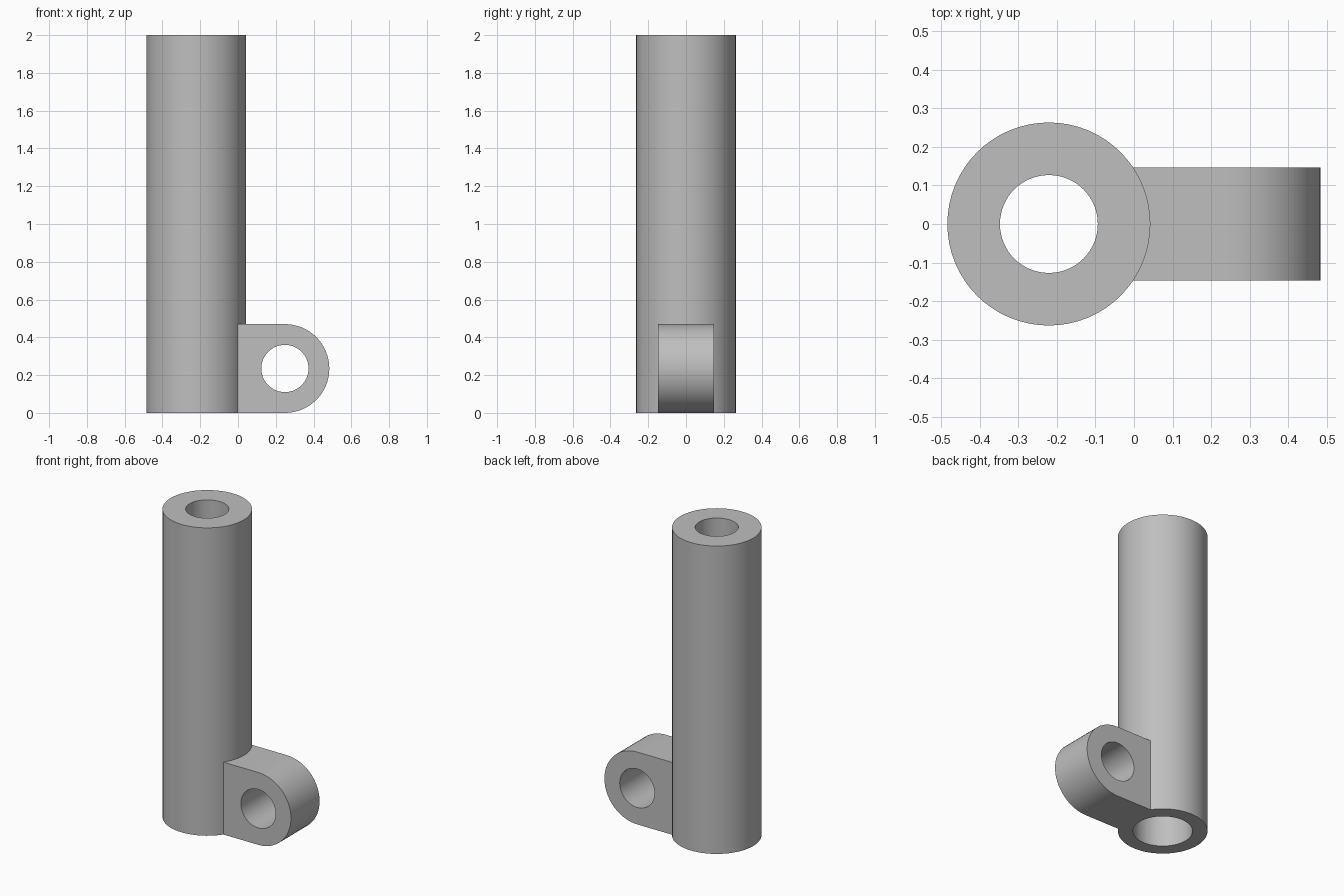
import bpy, bmesh, math
from mathutils import Matrix

TUBE_X, TUBE_R, HEIGHT = -0.221, 0.2635, 2.0
TOP_BORE, LOWER_BORE, STEP_Z = 0.127, 0.175, 1.0
LUG_X, LUG_R, LUG_HALF, EYE_R = 0.2485, 0.235, 0.147, 0.125
SEGMENTS = 64

cube = bpy.data.objects.get("Cube")
if cube:
    bpy.data.objects.remove(cube, do_unlink=True)

grey = bpy.data.materials.new("plain grey")
grey.use_nodes = True
colour = (0.52, 0.52, 0.52, 1)
grey.diffuse_color = colour
grey.node_tree.nodes["Principled BSDF"].inputs["Base Color"].default_value = colour


def add_object(name, bm):
    bmesh.ops.recalc_face_normals(bm, faces=bm.faces)
    mesh = bpy.data.meshes.new(name)
    bm.to_mesh(mesh)
    bm.free()
    mesh.materials.append(grey)
    obj = bpy.data.objects.new(name, mesh)
    bpy.context.collection.objects.link(obj)
    return obj


def add_cylinder(name, radius, depth, matrix):
    bm = bmesh.new()
    bmesh.ops.create_cone(bm, cap_ends=True, segments=SEGMENTS, radius1=radius,
                          radius2=radius, depth=depth, matrix=matrix)
    return add_object(name, bm)


def activate(obj):
    bpy.ops.object.select_all(action='DESELECT')
    obj.select_set(True)
    bpy.context.view_layer.objects.active = obj


def cut(obj, cutter):
    cutter.hide_render = True
    mod = obj.modifiers.new("cut", 'BOOLEAN')
    mod.operation, mod.solver, mod.object = 'DIFFERENCE', 'EXACT', cutter
    activate(obj)
    bpy.ops.object.modifier_apply(modifier=mod.name)
    bpy.data.objects.remove(cutter, do_unlink=True)


# Tube: closed wall section with a stepped bore, revolved about its axis
bm = bmesh.new()
section = [(LOWER_BORE, 0), (TUBE_R, 0), (TUBE_R, HEIGHT), (TOP_BORE, HEIGHT),
           (TOP_BORE, STEP_Z), (LOWER_BORE, STEP_Z)]
verts = [bm.verts.new((TUBE_X + r, 0, z)) for r, z in section]
edges = [bm.edges.new((verts[i - 1], verts[i])) for i in range(len(verts))]
bmesh.ops.spin(bm, geom=verts + edges, cent=(TUBE_X, 0, 0), axis=(0, 0, 1),
               angle=math.tau, steps=SEGMENTS, use_merge=True)
bmesh.ops.remove_doubles(bm, verts=bm.verts, dist=0.0001)
tube = add_object("tube", bm)

# Lug: block with a rounded end, extruded across the depth
bm = bmesh.new()
outline = [(TUBE_X + LOWER_BORE, 0)]
for i in range(SEGMENTS // 2 + 1):
    a = -math.pi / 2 + math.tau * i / SEGMENTS
    outline.append((LUG_X + LUG_R * math.cos(a), LUG_R + LUG_R * math.sin(a)))
outline.append((TUBE_X + LOWER_BORE, 2 * LUG_R))
side = bm.faces.new([bm.verts.new((x, -LUG_HALF, z)) for x, z in outline])
ext = bmesh.ops.extrude_face_region(bm, geom=[side])["geom"]
bmesh.ops.translate(bm, vec=(0, 2 * LUG_HALF, 0),
                    verts=[v for v in ext if isinstance(v, bmesh.types.BMVert)])
lug = add_object("lug", bm)

# Cross hole through the lug, and its seat against the tube wall
across = Matrix.Translation((LUG_X, 0, LUG_R)) @ Matrix.Rotation(math.pi / 2, 4, 'X')
cut(lug, add_cylinder("eye_cutter", EYE_R, 1, across))
cut(lug, add_cylinder("seat_cutter", TUBE_R, 2 * HEIGHT, Matrix.Translation((TUBE_X, 0, 0))))

for obj in (tube, lug):
    activate(obj)
    bpy.ops.object.shade_smooth_by_angle(angle=math.radians(30))
